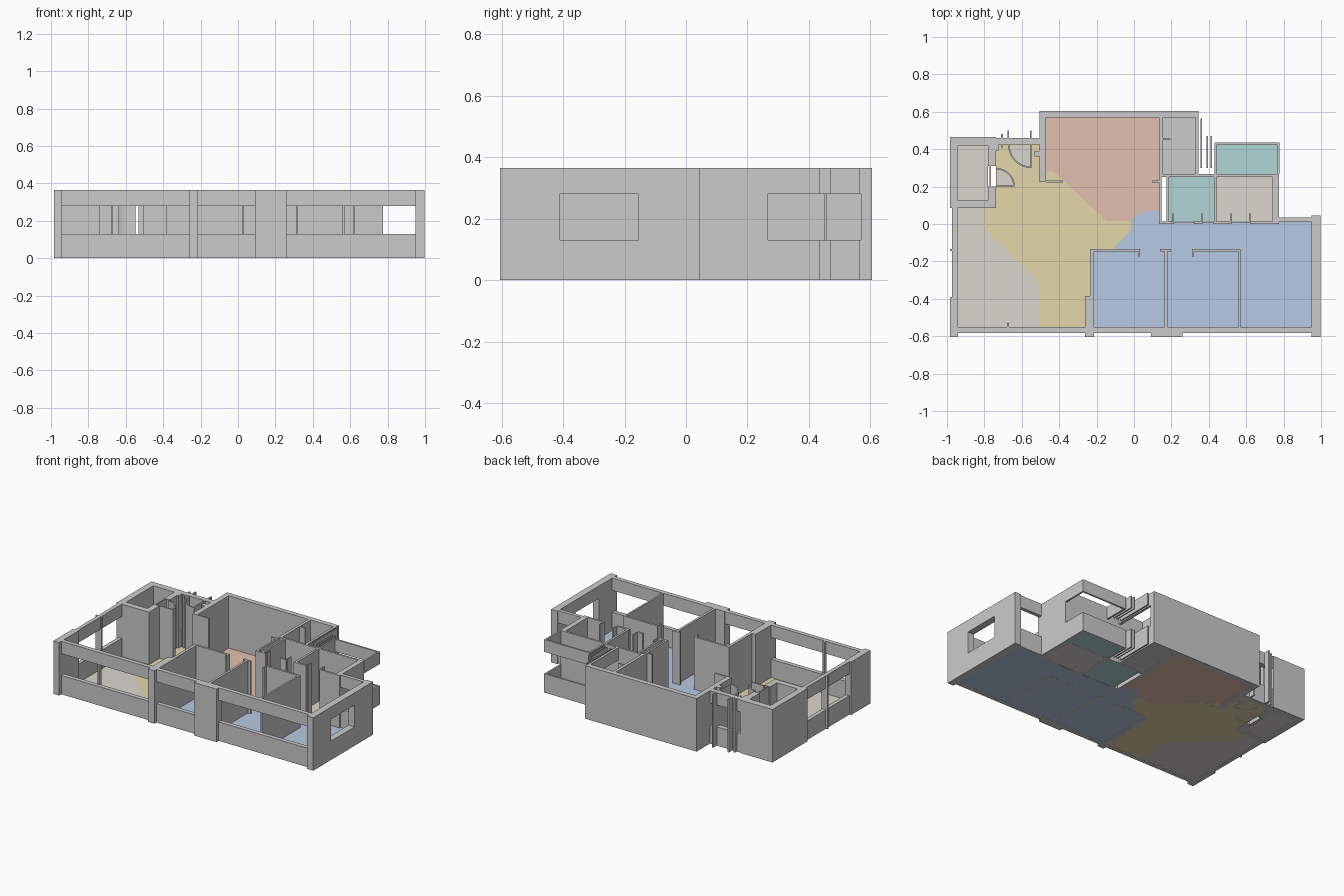
import bpy, bmesh, math

H, SILL, HEAD = 0.365, 0.13, 0.28


def material(name, rgb):
    m = bpy.data.materials.new(name)
    m.diffuse_color = [(c / 255) ** 2.2 for c in rgb] + [1]
    return m


def add_prism(bm, pts, z0, z1):
    low = [bm.verts.new((x, y, z0)) for x, y in pts]
    high = [bm.verts.new((x, y, z1)) for x, y in pts]
    n = len(pts)
    bm.faces.new(low[::-1])
    bm.faces.new(high)
    for i in range(n):
        j = (i + 1) % n
        bm.faces.new((low[i], low[j], high[j], high[i]))


def prisms(name, outlines, spans=((0, H),), mat=None):
    bm = bmesh.new()
    for pts in outlines:
        for z0, z1 in spans:
            add_prism(bm, pts, z0, z1)
    bmesh.ops.recalc_face_normals(bm, faces=bm.faces)
    me = bpy.data.meshes.new(name)
    bm.to_mesh(me)
    bm.free()
    ob = bpy.data.objects.new(name, me)
    bpy.context.collection.objects.link(ob)
    if mat:
        me.materials.append(mat)
    return ob


def rect(x0, x1, y0, y1):
    return [(x0, y0), (x1, y0), (x1, y1), (x0, y1)]


def walls(name, *rects):
    return prisms(name, [rect(*r) for r in rects])


def windows(name, *rects):
    # sill below and header above each opening
    return prisms(name, [rect(*r) for r in rects], ((0, SILL), (HEAD, H)))


def door_swing(name, cx, cy, r, a0, a1, t=0.008, n=8):
    # curved thin panel following a door swing
    angs = [math.radians(a0 + (a1 - a0) * i / n) for i in range(n + 1)]
    outer = [(cx + r * math.cos(a), cy + r * math.sin(a)) for a in angs]
    inner = [(cx + (r - t) * math.cos(a), cy + (r - t) * math.sin(a)) for a in angs]
    prisms(name, [outer + inner[::-1]])


# Front facade piers and windows
walls("front_piers", (-0.985, -0.94, -0.605, -0.39), (-0.262, -0.213, -0.605, -0.385),
      (0.09, 0.26, -0.605, -0.55))
windows("front_windows", (-0.94, -0.262, -0.582, -0.552), (-0.213, 0.09, -0.582, -0.552),
        (0.26, 0.95, -0.582, -0.552))

# Right facade
walls("right_wall", (0.95, 0.997, -0.605, -0.41), (0.95, 0.997, -0.155, 0.045))
windows("right_window", (0.95, 0.997, -0.41, -0.155))
windows("rear_bedroom_window", (0.775, 0.95, 0.01, 0.035))

# Left facade
windows("left_window", (-0.972, -0.945, -0.39, 0.085))
walls("window_mullions", (-0.985, -0.94, -0.145, -0.133), (-0.68, -0.668, -0.56, -0.53))

# Rear left utility room, door opening on its right side
walls("utility_room_walls", (-0.985, -0.94, 0.085, 0.465), (-0.94, -0.737, 0.42, 0.465),
      (-0.94, -0.737, 0.085, 0.125), (-0.78, -0.737, 0.125, 0.2), (-0.78, -0.737, 0.31, 0.42))
walls("utility_door", (-0.772, -0.764, 0.2, 0.31), (-0.737, -0.64, 0.2, 0.208))
door_swing("utility_door_swing", -0.737, 0.2, 0.1, 0, 90)

# Entrance recess
windows("entrance_opening", (-0.737, -0.505, 0.425, 0.46))
walls("entrance_posts", (-0.737, -0.725, 0.39, 0.43), (-0.557, -0.547, 0.3, 0.50),
      (-0.532, -0.505, 0.36, 0.39), (-0.71, -0.70, 0.41, 0.48), (-0.677, -0.667, 0.46, 0.50))
door_swing("entrance_door_swing", -0.552, 0.42, 0.12, 180, 270)

# Rear main room shell
walls("rear_walls", (-0.505, 0.345, 0.57, 0.605), (-0.505, -0.47, 0.225, 0.57),
      (-0.47, -0.38, 0.222, 0.232))

# Service rooms at the rear right
walls("service_walls", (0.135, 0.155, 0.25, 0.57), (0.135, 0.147, 0.012, 0.25),
      (0.175, 0.188, 0.012, 0.25), (0.155, 0.775, 0.252, 0.266),
      (0.427, 0.442, 0.012, 0.252), (0.74, 0.775, 0.012, 0.252),
      (0.095, 0.135, 0.222, 0.232), (0.155, 0.195, 0.45, 0.458))
windows("service_windows", (0.328, 0.345, 0.266, 0.57), (0.355, 0.364, 0.30, 0.565),
        (0.388, 0.396, 0.30, 0.47), (0.410, 0.418, 0.30, 0.47))
windows("balcony_parapet", (0.765, 0.777, 0.266, 0.435), (0.43, 0.765, 0.423, 0.435),
        (0.43, 0.442, 0.266, 0.423))

# Bedroom partitions
walls("corridor_wall", (0.135, 0.21, 0.0, 0.014), (0.32, 0.365, 0.0, 0.014),
      (0.425, 0.52, 0.0, 0.014), (0.62, 0.775, 0.0, 0.014))
walls("door_jambs", *[(x - 0.004, x + 0.004, 0.014, 0.055) for x in (0.21, 0.365, 0.435, 0.52, 0.62)])
walls("bedroom_partitions", (-0.235, -0.215, -0.385, -0.148), (-0.235, 0.033, -0.148, -0.134),
      (0.023, 0.033, -0.175, -0.148), (0.162, 0.178, -0.552, -0.134),
      (0.14, 0.198, -0.148, -0.134), (0.31, 0.57, -0.148, -0.134),
      (0.31, 0.32, -0.175, -0.148), (0.558, 0.57, -0.552, -0.148))


# Coloured floors
def floor(name, mat, *outlines):
    prisms(name, outlines, ((0.0005, 0.004),), mat)


beige = material("beige", (218, 213, 206))
red = material("terracotta", (226, 190, 175))
yellow = material("sand", (228, 214, 170))
blue = material("blue", (182, 200, 225))
teal = material("teal", (174, 213, 212))
grey = material("cool_grey", (203, 204, 200))

floor("main_room_floor", red,
      [(-0.47, 0.57), (-0.47, 0.28), (-0.43, 0.28), (-0.145, 0.015), (-0.015, 0.015),
       (0.035, 0.07), (0.135, 0.07), (0.135, 0.57)])
floor("hall_floor", yellow,
      [(-0.737, 0.425), (-0.737, 0.085), (-0.805, 0.085), (-0.805, -0.03), (-0.53, -0.285),
       (-0.505, -0.345), (-0.505, -0.552), (-0.262, -0.552), (-0.262, -0.385), (-0.235, -0.385),
       (-0.235, -0.134), (-0.112, -0.134), (-0.015, -0.03), (-0.015, 0.015), (-0.145, 0.015),
       (-0.43, 0.28), (-0.47, 0.28), (-0.47, 0.225), (-0.505, 0.225), (-0.505, 0.425)])
floor("living_floor", beige,
      [(-0.945, 0.085), (-0.945, -0.552), (-0.505, -0.552), (-0.505, -0.345), (-0.53, -0.285),
       (-0.805, -0.03), (-0.805, 0.085)])
floor("bedroom_floor", blue,
      [(-0.215, -0.552), (0.95, -0.552), (0.95, 0.01), (0.135, 0.01), (0.135, 0.07),
       (0.035, 0.07), (-0.015, 0.015), (-0.015, -0.03), (-0.112, -0.134), (-0.215, -0.14)])
floor("utility_floor", beige, rect(-0.94, -0.78, 0.125, 0.42))
floor("bath_floor", beige, rect(0.442, 0.74, 0.014, 0.252))
floor("wet_room_floor", teal, rect(0.188, 0.427, 0.014, 0.252))
floor("balcony_floor", teal, rect(0.442, 0.765, 0.266, 0.423))
floor("kitchen_floor", grey, rect(0.155, 0.328, 0.266, 0.57))


# Pale floor patches inside the door swings
def sector(cx, cy, r, a0, a1, n=8):
    return [(cx, cy)] + [(cx + r * math.cos(math.radians(a0 + (a1 - a0) * i / n)),
                          cy + r * math.sin(math.radians(a0 + (a1 - a0) * i / n)))
                         for i in range(n + 1)]


prisms("door_swing_floor", [sector(-0.737, 0.2, 0.095, 0, 90), sector(-0.552, 0.42, 0.115, 180, 270)],
       ((0.003, 0.006),), beige)
